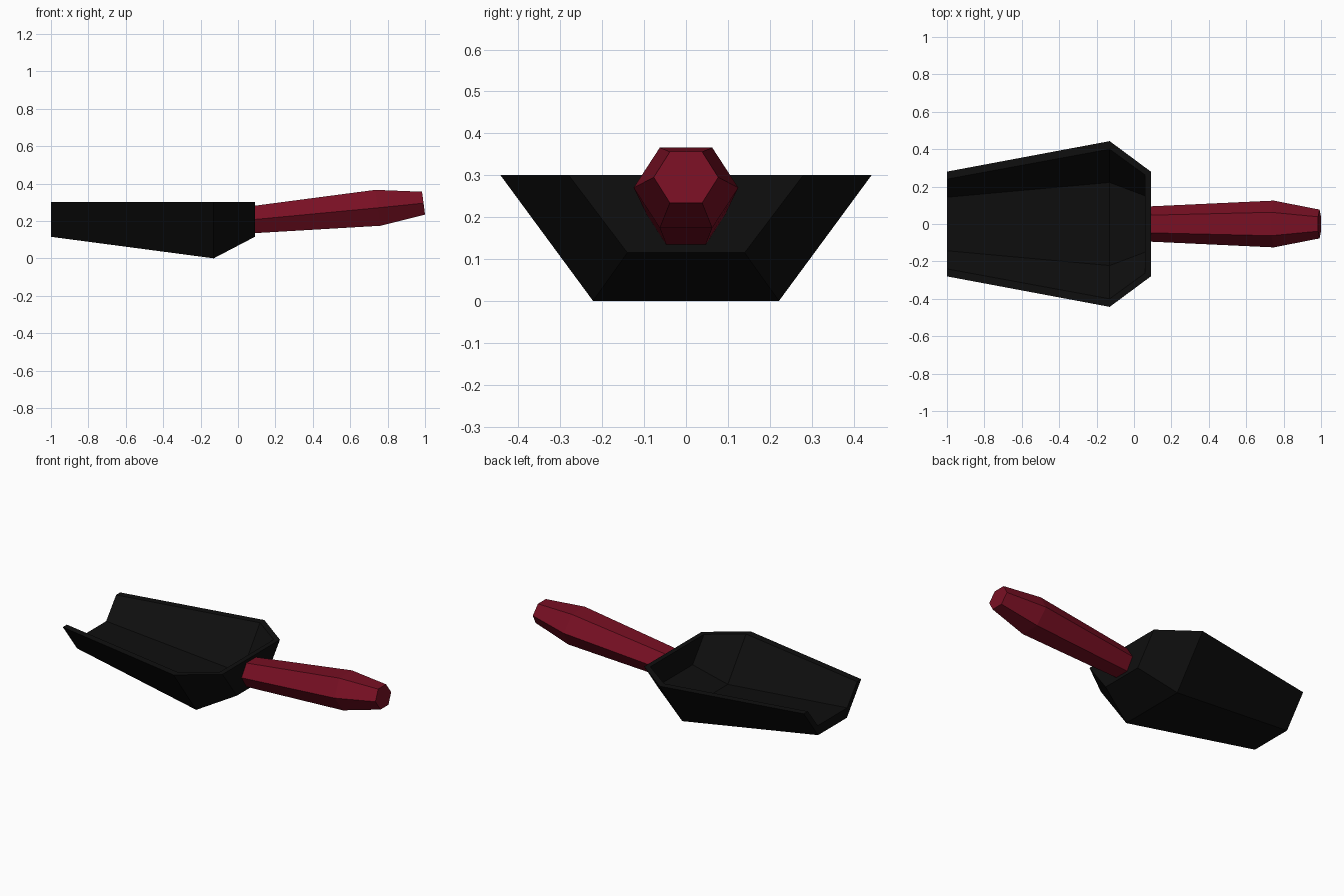
import bpy, bmesh, math

if "Cube" in bpy.data.objects:
    bpy.data.objects.remove(bpy.data.objects["Cube"])


def material(name, rgb):
    m = bpy.data.materials.new(name)
    m.diffuse_color = (*rgb, 1)
    m.use_nodes = True
    m.node_tree.nodes["Principled BSDF"].inputs["Base Color"].default_value = m.diffuse_color
    return m


def finish(name, bm, mat):
    bmesh.ops.recalc_face_normals(bm, faces=bm.faces)
    me = bpy.data.meshes.new(name)
    bm.to_mesh(me)
    bm.free()
    me.materials.append(mat)
    ob = bpy.data.objects.new(name, me)
    bpy.context.collection.objects.link(ob)
    return ob


def bridge(bm, a, b, closed):
    n = len(a)
    for i in range(n if closed else n - 1):
        j = (i + 1) % n
        bm.faces.new((a[i], a[j], b[j], b[i]))


black = material("black plastic", (0.0045, 0.0045, 0.0045))
red = material("dark red", (0.19, 0.005, 0.017))

# Scoop: open trapezoid trough, closed at the handle end
RIM = 0.30


def trough_section(bm, x, rim_y, floor_y, floor_z):
    pts = [(-rim_y, RIM), (-floor_y, floor_z), (floor_y, floor_z), (rim_y, RIM)]
    return [bm.verts.new((x, y, z)) for y, z in pts]


bm = bmesh.new()
outer = [trough_section(bm, *s) for s in
         [(-1.0, 0.28, 0.14, 0.115), (-0.13, 0.443, 0.222, 0.0), (0.09, 0.28, 0.14, 0.115)]]
inner = [trough_section(bm, *s) for s in
         [(-1.0, 0.24, 0.143, 0.175), (-0.13, 0.40, 0.222, 0.057), (0.06, 0.262, 0.15, 0.155)]]
for skin in (outer, inner):
    bridge(bm, skin[0], skin[1], False)
    bridge(bm, skin[1], skin[2], False)
    bm.faces.new(skin[2])
# front lip and top rim join the two skins
bridge(bm, outer[0], inner[0], False)
for side in (0, 3):
    bridge(bm, [s[side] for s in outer], [s[side] for s in inner], False)
bm.faces.new((outer[2][0], outer[2][3], inner[2][3], inner[2][0]))
finish("scoop", bm, black)

# Handle: hexagonal bar, swelling then tapering, sections slightly tilted
bm = bmesh.new()
rings = []
# x, centre z, half width, half height, tilt of the section in x
for x, cz, w, h, tilt in [(0.08, 0.207, 0.094, 0.073, 0.0),
                          (0.747, 0.27, 0.125, 0.096, 0.013),
                          (0.992, 0.295, 0.077, 0.061, 0.008)]:
    ring = []
    for k in range(6):
        a = math.radians(60 * k)
        s = math.sin(a) / math.sin(math.radians(60))
        ring.append(bm.verts.new((x - tilt * s, w * math.cos(a), cz + h * s)))
    rings.append(ring)
bridge(bm, rings[0], rings[1], True)
bridge(bm, rings[1], rings[2], True)
bm.faces.new(rings[0])
bm.faces.new(rings[2])
finish("handle", bm, red)
